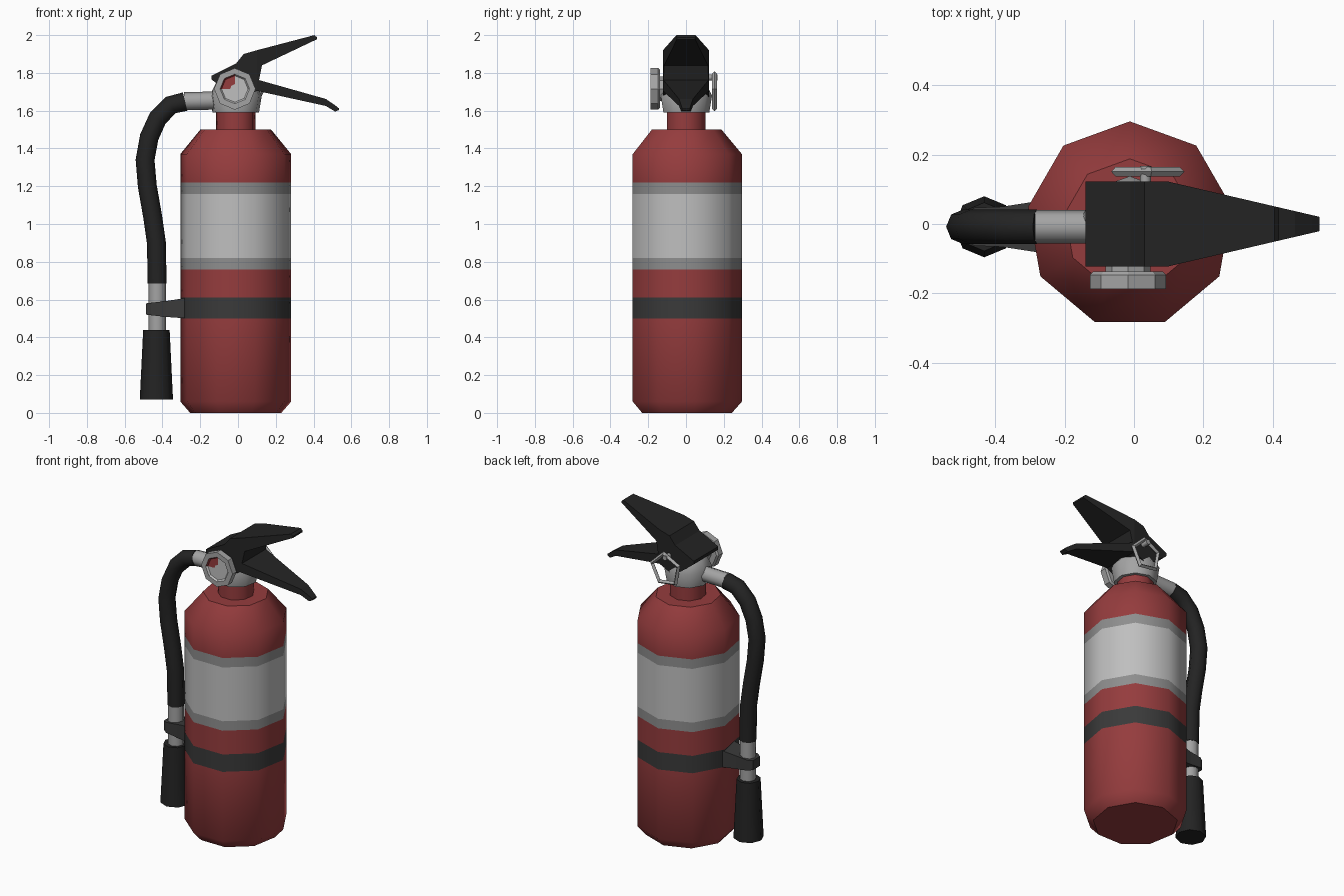
import bpy, bmesh, math
from mathutils import Matrix, Vector

if "Cube" in bpy.data.objects:
    bpy.data.objects.remove(bpy.data.objects["Cube"])


def material(name, r, g, b):
    m = bpy.data.materials.new(name)
    m.diffuse_color = (r, g, b, 1)
    m.use_nodes = True
    m.node_tree.nodes["Principled BSDF"].inputs["Base Color"].default_value = m.diffuse_color
    return m


RED = material("red_paint", 0.30, 0.045, 0.047)
LABEL = material("label_pale_grey", 0.52, 0.52, 0.52)
EDGE = material("label_edge_grey", 0.27, 0.27, 0.27)
BAND = material("band_charcoal", 0.042, 0.042, 0.042)
BLACK = material("black_rubber", 0.017, 0.017, 0.017)
METAL = material("grey_metal", 0.37, 0.37, 0.37)
AX = -0.012   # x of the bottle axis


def finish(name, bm, mats, rule=None, smooth=None):
    bmesh.ops.recalc_face_normals(bm, faces=bm.faces)
    if rule:
        for f in bm.faces:
            f.material_index = rule(f.calc_center_median())
    me = bpy.data.meshes.new(name)
    bm.to_mesh(me)
    bm.free()
    for m in mats:
        me.materials.append(m)
    ob = bpy.data.objects.new(name, me)
    bpy.context.collection.objects.link(ob)
    if smooth:
        bpy.ops.object.select_all(action='DESELECT')
        ob.select_set(True)
        bpy.context.view_layer.objects.active = ob
        bpy.ops.object.shade_smooth_by_angle(angle=math.radians(smooth))
    return ob


def bridge(bm, rings):
    """Skin a list of equal vertex rings and cap both ends."""
    n = len(rings[0])
    for a, b in zip(rings, rings[1:]):
        for i in range(n):
            j = (i + 1) % n
            bm.faces.new((a[i], a[j], b[j], b[i]))
    bm.faces.new(rings[0][::-1])
    bm.faces.new(rings[-1])


def lathe(name, profile, n, mats, place, rule=None, smooth=50, fan=False):
    bm = bmesh.new()
    rings = [[bm.verts.new((r * math.cos(t), r * math.sin(t), z))
              for t in (math.pi / 2 + math.tau * i / n for i in range(n))]
             for r, z in profile]
    bridge(bm, rings)
    if fan:
        bmesh.ops.poke(bm, faces=[bm.faces[:][-1]])
    bmesh.ops.transform(bm, matrix=place, verts=bm.verts)
    return finish(name, bm, mats, rule, smooth)


def loft(name, sections, mat, y=0.0):
    """Box sections (x, top, bottom, half width) skinned along x."""
    bm = bmesh.new()
    bridge(bm, [[bm.verts.new((x, y + sy * w, z))
                 for sy, z in ((-1, lo), (1, lo), (1, hi), (-1, hi))]
                for x, hi, lo, w in sections])
    return finish(name, bm, [mat])


def tube(name, pts, radius, mat, smooth=50):
    """Eight-sided tube through the points; one radius or one per point."""
    bm = bmesh.new()
    P = [Vector(p) for p in pts]
    rings = []
    for i, p in enumerate(P):
        d = (P[min(i + 1, len(P) - 1)] - P[max(i - 1, 0)]).normalized()
        side = Vector((0, 1, 0)) if abs(d.y) < 0.9 else Vector((1, 0, 0))
        up = d.cross(side).normalized()
        r = radius[i] if isinstance(radius, tuple) else radius
        rings.append([bm.verts.new(p + r * (side * math.cos(t) + up * math.sin(t)))
                      for t in (math.tau * k / 8 for k in range(8))])
    bridge(bm, rings)
    return finish(name, bm, [mat], None, smooth)


# Bottle: nine-sided, with label and band coloured by height
def bottle_rule(c):
    z = c.z
    if 0.50 < z < 0.61:
        return 3
    if 0.82 < z < 1.16:
        return 1
    return 2 if 0.76 < z < 1.22 else 0


axis = Matrix.Translation((AX, -0.002, 0))
R = 0.298
lathe("bottle", [(0.245, 0), (R, 0.06)]
      + [(R, z) for z in (0.50, 0.61, 0.76, 0.82, 1.16, 1.22, 1.37)]
      + [(0.19, 1.5), (0.105, 1.5), (0.105, 1.60)],
      9, [RED, LABEL, EDGE, BAND], axis, bottle_rule)

# Valve head on the neck
lathe("valve_head", [(0.125, 1.59), (0.14, 1.68), (0.11, 1.74), (0.08, 1.77)],
      9, [METAL], axis)

# Handles
def taper(x):
    return 0.122 - 0.233 * max(0, x - 0.1)


def handle(name, sections):
    loft(name, [(x, hi, lo, taper(x)) for x, hi, lo in sections], BLACK)


handle("upper_handle", [(-0.14, 1.785, 1.765), (-0.01, 1.85, 1.665),
                        (0.03, 1.90, 1.67), (0.10, 1.92, 1.705),
                        (0.127, 1.927, 1.84), (0.405, 2.0, 1.972),
                        (0.418, 1.988, 1.978)])
handle("lower_handle", [(0.04, 1.78, 1.68), (0.10, 1.765, 1.705),
                        (0.465, 1.662, 1.625), (0.515, 1.628, 1.595),
                        (0.535, 1.612, 1.604)])

# Pressure gauge facing the front, with a red sector at upper left
GX, GZ = -0.017, 1.715


def gauge_rule(c):
    if c.y > -0.172 or math.hypot(c.x - GX, c.z - GZ) > 0.072:
        return 0
    return 2 if c.x < GX and c.z > GZ and math.hypot(c.x - GX, c.z - GZ) > 0.03 else 1


lathe("pressure_gauge", [(0.065, 0.08), (0.065, 0.137), (0.10, 0.137), (0.11, 0.147),
                         (0.11, 0.187), (0.078, 0.187), (0.07, 0.177), (0.025, 0.177)],
      8, [METAL, LABEL, RED],
      Matrix.Translation((GX, 0, GZ)) @ Matrix.Rotation(math.pi / 2, 4, 'X'),
      gauge_rule, 30, fan=True)

# Safety pin with a five-sided pull ring at the back
tube("safety_pin", [(0.033, 0.09, 1.775), (0.033, 0.168, 1.775)], 0.016, METAL)
bm = bmesh.new()
ring = []
for i in range(5):
    t = math.radians(82) + math.tau * i / 5
    ring.append([bm.verts.new((0.035 + (0.098 + a) * math.cos(t), 0.151 + b,
                               1.697 + (0.098 + a) * math.sin(t)))
                 for a, b in ((0.014, 0), (0, 0.014), (-0.014, 0), (0, -0.014))])
for i in range(5):
    a, b = ring[i], ring[(i + 1) % 5]
    for k in range(4):
        m = (k + 1) % 4
        bm.faces.new((a[k], a[m], b[m], b[k]))
finish("pull_ring", bm, [METAL])

# Hose with metal couplings, nozzle and clip
Y = -0.008
HX = -0.428
tube("hose_outlet", [(-0.06, Y, 1.655), (-0.285, Y, 1.65)], 0.048, METAL)
tube("hose", [(x, Y, z) for x, z in
              ((-0.28, 1.648), (-0.355, 1.63), (-0.425, 1.56), (-0.47, 1.46),
               (-0.492, 1.34), (-0.48, 1.20), (-0.452, 1.04), (-0.432, 0.90),
               (HX, 0.685))], 0.05, BLACK)
tube("nozzle_coupling", [(HX, Y, 0.69), (HX, Y, 0.43)], 0.047, METAL)
tube("nozzle", [(-0.432, Y, 0.44), (-0.432, Y, 0.07)], (0.07, 0.088), BLACK)
loft("hose_clip", [(-0.487, 0.58, 0.52, 0.035), (-0.46, 0.583, 0.517, 0.055),
                   (-0.38, 0.592, 0.508, 0.058), (-0.27, 0.61, 0.50, 0.075)], BAND, Y)
